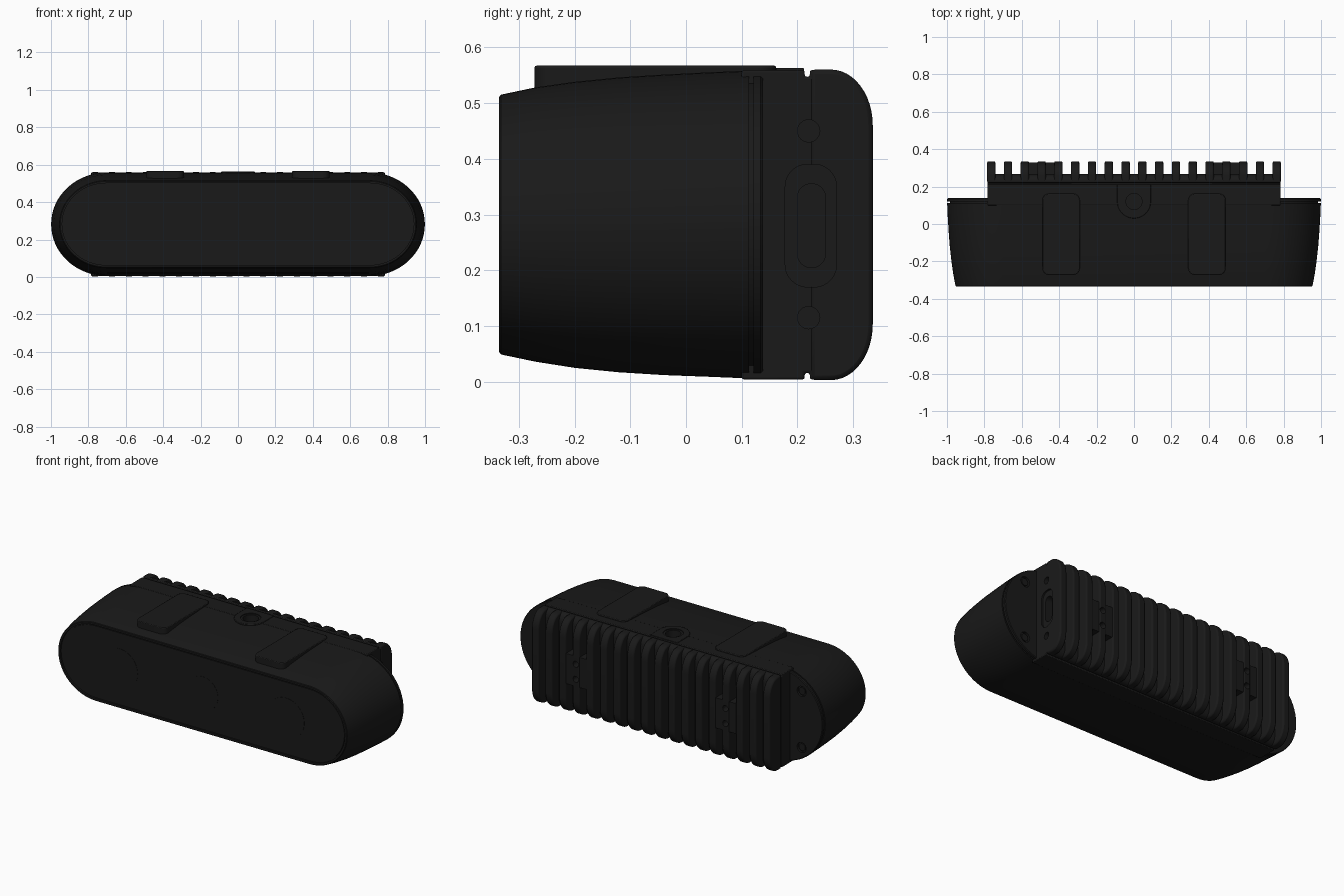
import bpy, bmesh
from math import sin, cos, pi
from mathutils import Vector

if "Cube" in bpy.data.objects:
    bpy.data.objects.remove(bpy.data.objects["Cube"])

black = bpy.data.materials.new("black")
black.diffuse_color = (0.01, 0.01, 0.01, 1)
black.use_nodes = True
black.node_tree.nodes["Principled BSDF"].inputs["Base Color"].default_value = black.diffuse_color


def finish(name, bm, bevel=0.0):
    bmesh.ops.recalc_face_normals(bm, faces=bm.faces[:])
    me = bpy.data.meshes.new(name)
    bm.to_mesh(me)
    bm.free()
    ob = bpy.data.objects.new(name, me)
    bpy.context.collection.objects.link(ob)
    me.materials.append(black)
    if bevel:
        m = ob.modifiers.new("bevel", 'BEVEL')
        m.width, m.segments, m.limit_method, m.angle_limit = bevel, 2, 'ANGLE', 0.7
    return ob


def add_loft(bm, rings):
    loops = [[bm.verts.new(p) for p in r] for r in rings]
    n = len(loops[0])
    for a, b in zip(loops, loops[1:]):
        for i in range(n):
            bm.faces.new((a[i], a[(i + 1) % n], b[(i + 1) % n], b[i]))
    bm.faces.new(loops[0])
    bm.faces.new(loops[-1][::-1])


def add_prism(bm, pts, axis, lo, hi):
    # extrude a 2D outline along an axis
    place = {'x': lambda u, v, t: (t, u, v), 'y': lambda u, v, t: (u, t, v),
             'z': lambda u, v, t: (u, v, t)}[axis]
    add_loft(bm, [[place(u, v, t) for u, v in pts] for t in (lo, hi)])


def prism(name, pts, axis, lo, hi, bevel=0.0):
    bm = bmesh.new()
    add_prism(bm, pts, axis, lo, hi)
    return finish(name, bm, bevel)


def rounded(u0, u1, v0, v1, ru, rv=None, n=10):
    rv = rv or ru
    pts = []
    for k, (cu, cv) in enumerate([(u1 - ru, v1 - rv), (u0 + ru, v1 - rv),
                                  (u0 + ru, v0 + rv), (u1 - ru, v0 + rv)]):
        for i in range(n + 1):
            t = (k + i / n) * pi / 2
            pts.append((cu + ru * cos(t), cv + rv * sin(t)))
    return pts


def circle(u, v, r, n=32):
    return [(u + r * cos(2 * pi * i / n), v + r * sin(2 * pi * i / n)) for i in range(n)]


def cut(targets, pts, axis, lo, hi):
    c = prism("cutter", pts, axis, lo, hi)
    c.hide_render = True
    c.hide_set(True)
    for t in targets:
        m = t.modifiers.new("cut", 'BOOLEAN')
        m.object, m.operation, m.solver = c, 'DIFFERENCE', 'EXACT'


# Front shell: stadium sections lofted from front to back, with window groove and seam
sections = [(-.331, .926, .078, .487), (-.331, .934, .070, .495), (-.325, .934, .070, .495),
            (-.325, .940, .064, .501), (-.335, .940, .064, .501), (-.335, .950, .053, .511),
            (-.332, .954, .049, .515), (-.27, .966, .036, .528), (-.2, .976, .025, .538),
            (-.12, .985, .017, .546), (-.04, .991, .012, .551), (.04, .996, .009, .555),
            (.113, .999, .006, .558), (.113, .985, .018, .546), (.121, .985, .018, .546),
            (.121, .999, .005, .558), (.134, .999, .005, .558), (.138, .995, .009, .554)]
bm = bmesh.new()
rings = []
for y, a, z0, z1 in sections:
    rv = (z1 - z0) / 2 - .001
    rings.append([(x, y, z) for x, z in rounded(-a, a, z0, z1, rv * 1.08, rv, 16)])
add_loft(bm, rings)
shell = finish("front_shell", bm)

# Flush lens windows on the front
for name, x, r in (("left_lens", -.55, .12), ("centre_lens", 0, .1), ("right_lens", .55, .12)):
    prism(name, circle(x, .282, r, 48), 'y', -.3325, -.32)


def side_profile(front, back, z0, z1, ry, rz, notch=False):
    # heat sink outline in y-z with rounded rear corners
    top = [(front, z1)]
    if notch:
        top += [(.213, z1), (.213, z1 - .012), (.222, z1 - .012), (.222, z1)]
    for i in range(13):
        t = pi / 2 * (1 - i / 12)
        top.append((back - ry + ry * cos(t), z1 - rz + rz * sin(t)))
    return top + [(y, z0 + z1 - z) for y, z in reversed(top)]


# Rear core, a block with a seam line
W = .785
core = prism("rear_core", side_profile(.1, .267, .004, .559, .035, .05, True), 'x', -W + .002, W - .002, .004)

# Cooling fins, evenly spaced
bm = bmesh.new()
pitch, fw = .0898, .045
fin_shape = side_profile(.223, .335, .003, .56, .075, .10)
for i in range(18):
    x = (i - 8.5) * pitch
    add_prism(bm, fin_shape, 'x', x - fw / 2, x + fw / 2)
fins = finish("cooling_fins", bm, .008)

pads = []
for s, side in ((-1, "left"), (1, "right")):
    # Mounting pads bridging the fins
    pads.append(prism(side + "_rear_pad", rounded(s * .494 - .11, s * .494 + .11, .19, .37, .03),
                      'y', .25, .33))
    # Raised flat pads on top
    prism(side + "_top_pad", rounded(s * .39 - .1, s * .39 + .1, -.272, .162, .035),
          'z', .5, .567, .004)
    # Screw heads on the shoulders
    for z in (.115, .45):
        cut([shell], circle(s * .86, z, .03, 24), 'y', .125, .16)
        prism(side + "_shoulder_screw", circle(s * .86, z, .021, 24), 'y', .11, .134)

# Holes in the rear pads
for s, pad in zip((-1, 1), pads):
    for z in (.235, .325):
        cut([fins, pad], circle(s * .494, z, .018, 20), 'y', .29, .36)

# Mount boss on top with threaded hole
u_shape = [(.09 * cos(t), .12 + .09 * sin(t)) for t in [pi + pi * i / 24 for i in range(25)]]
boss = prism("mount_boss", u_shape + [(.09, .212), (-.09, .212)], 'z', .5, .563, .003)
cut([boss, shell, core], circle(0, .12, .055), 'z', .47, .6)
bm = bmesh.new()
n = 32
loops = [[bm.verts.new((r * cos(2 * pi * i / n), .12 + r * sin(2 * pi * i / n), z)) for i in range(n)]
         for r, z in ((.06, .47), (.06, .558), (.043, .558), (.043, .47))]
for a, b in zip(loops, loops[1:] + loops[:1]):
    for i in range(n):
        bm.faces.new((a[i], a[(i + 1) % n], b[(i + 1) % n], b[i]))
finish("thread_insert", bm)

# Connector slot and screw holes on the right side
cut([core, fins], rounded(.178, .27, .17, .39, .04), 'x', W - .012, W + .05)
cut([core, fins], rounded(.2, .25, .205, .355, .024), 'x', W - .06, W + .04)
for z in (.115, .45):
    cut([core, fins], circle(.22, z, .02, 24), 'x', W - .03, W + .03)

# Smooth shading with sharp edges kept
for ob in [o for o in bpy.data.objects if not o.hide_render]:
    bpy.ops.object.select_all(action='DESELECT')
    ob.select_set(True)
    bpy.context.view_layer.objects.active = ob
    bpy.ops.object.shade_smooth_by_angle(angle=.6)
